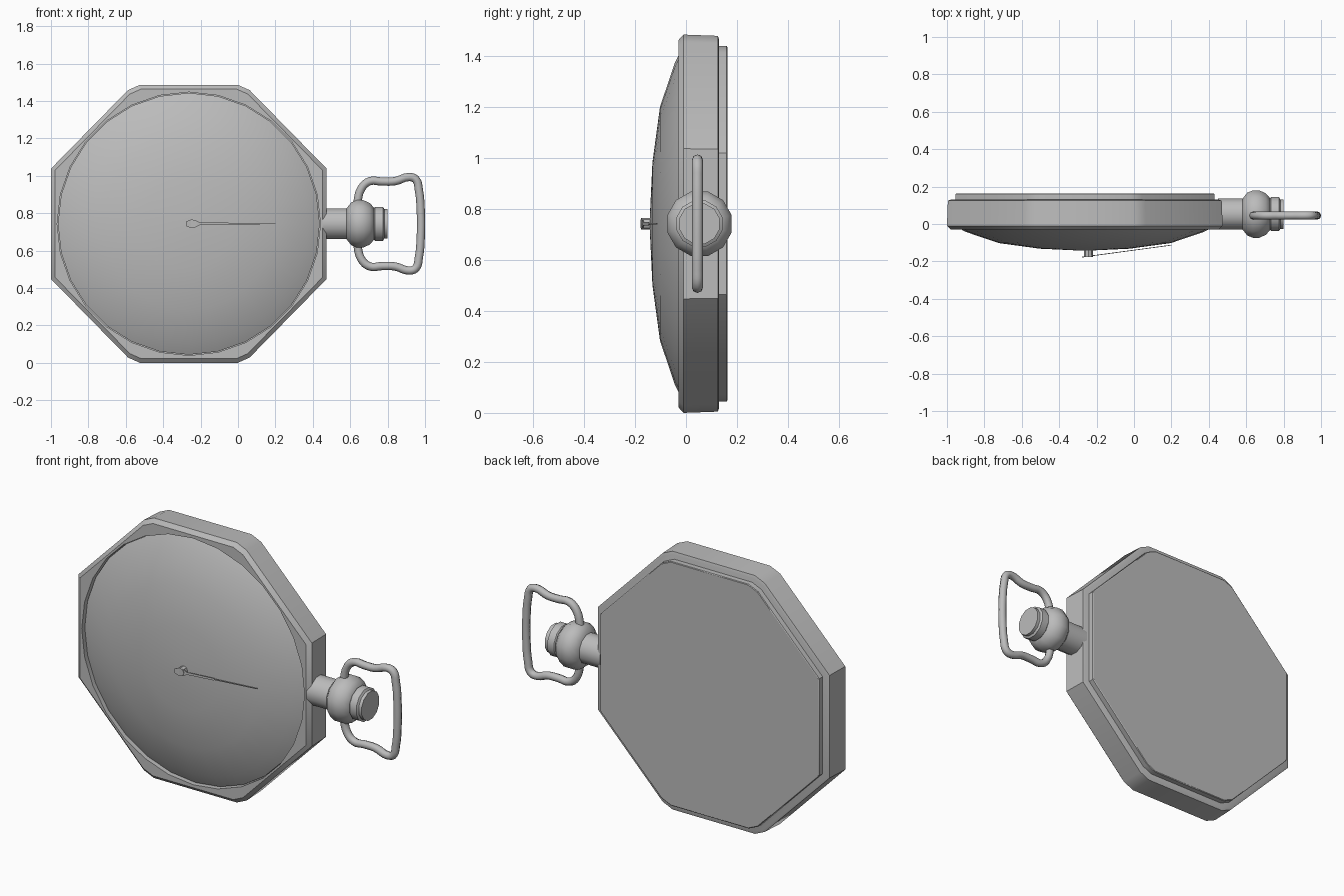
import bpy, bmesh, math
from mathutils import Vector, Matrix

cube = bpy.data.objects.get("Cube")
if cube:
    bpy.data.objects.remove(cube, do_unlink=True)

CX, CZ = -0.263, 0.743          # middle of the case
CROWN_Y = 0.053

metal = bpy.data.materials.new("grey_metal")
metal.use_nodes = True
GREY = (0.5, 0.5, 0.5, 1)
metal.diffuse_color = GREY
metal.node_tree.nodes["Principled BSDF"].inputs["Base Color"].default_value = GREY


def finish(name, bm, angle=35):
    """Turn a bmesh into a shaded object."""
    bmesh.ops.recalc_face_normals(bm, faces=bm.faces)
    mesh = bpy.data.meshes.new(name)
    bm.to_mesh(mesh)
    bm.free()
    mesh.materials.append(metal)
    ob = bpy.data.objects.new(name, mesh)
    bpy.context.collection.objects.link(ob)
    shade(ob, angle)
    return ob


def shade(ob, angle):
    bpy.ops.object.select_all(action="DESELECT")
    ob.select_set(True)
    bpy.context.view_layer.objects.active = ob
    bpy.ops.object.shade_smooth_by_angle(angle=math.radians(angle))


def loft(name, rings, angle=35):
    """Skin closed rings of points and cap both ends."""
    bm = bmesh.new()
    loops = [[bm.verts.new(p) for p in ring] for ring in rings]
    n = len(loops[0])
    for a, b in zip(loops, loops[1:]):
        for i in range(n):
            j = (i + 1) % n
            bm.faces.new((a[i], a[j], b[j], b[i]))
    bm.faces.new(loops[0])
    bm.faces.new(loops[-1])
    return finish(name, bm, angle)


def circle_y(r, y, sides):
    return [(CX + r * math.cos(2 * math.pi * i / sides), y,
             CZ + r * math.sin(2 * math.pi * i / sides)) for i in range(sides)]


def circle_x(r, x, sides):
    return [(x, CROWN_Y + r * math.cos(2 * math.pi * (i + .5) / sides),
             CZ + r * math.sin(2 * math.pi * (i + .5) / sides)) for i in range(sides)]


# Case outline: octagon with clipped top and bottom corners
quarter = [(0.737, 0.295), (0.325, 0.715), (0.262, 0.743)]
half = quarter + [(-x, z) for x, z in reversed(quarter)]
outline = half + [(-x, -z) for x, z in half]


def octagon(inset, y):
    s = 1 - inset / 0.74
    return [(CX + x * s, y, CZ + z * s) for x, z in outline]


case = loft("case", [octagon(0.022, -0.03), octagon(0, -0.01),
                     octagon(0.005, 0.125), octagon(0.02, 0.13)])
loft("back_cover", [octagon(0.045, 0.12), octagon(0.045, 0.16), octagon(0.049, 0.163)])

# Round opening in the front of the case
cutter = loft("opening_cutter", [circle_y(0.704, -0.1, 28), circle_y(0.704, 0.02, 28)])
cutter.hide_render = True
cut = case.modifiers.new("opening", "BOOLEAN")
cut.operation = "DIFFERENCE"
cut.solver = "EXACT"
cut.object = cutter
bpy.context.view_layer.objects.active = case
bpy.ops.object.modifier_apply(modifier=cut.name)
bpy.data.objects.remove(cutter, do_unlink=True)
shade(case, 35)

# Domed crystal
dome = [(0.70, 0.02), (0.70, -0.008), (0.637, -0.042), (0.46, -0.102),
        (0.24, -0.132), (0.05, -0.141)]
loft("crystal", [circle_y(r, y, 28) for r, y in dome], 40)

# Winding crown: stem, bulb and button
loft("crown_stem", [circle_x(0.085, x, 12) for x in (0.45, 0.61)])
bulb = [(0.085, 0.58), (0.118, 0.605), (0.131, 0.635), (0.131, 0.67),
        (0.115, 0.705), (0.085, 0.73)]
loft("crown_bulb", [circle_x(r, x, 12) for r, x in bulb], 50)
button = [(0.085, 0.725), (0.094, 0.733), (0.094, 0.775), (0.082, 0.782), (0.082, 0.80)]
loft("crown_button", [circle_x(r, x, 12) for r, x in button], 32)

# Hanging bow: a tube bent into a flared loop
upper = [(0.635, 0.10), (0.66, 0.19), (0.705, 0.228), (0.77, 0.226),
         (0.84, 0.228), (0.915, 0.25), (0.95, 0.238), (0.967, 0.18), (0.977, 0.07)]
path = upper + [(x, -z) for x, z in reversed(upper)]
curve = bpy.data.curves.new("bow", "CURVE")
curve.dimensions = "3D"
curve.bevel_depth = 0.022
curve.bevel_resolution = 2
curve.resolution_u = 4
curve.use_fill_caps = True
spline = curve.splines.new("BEZIER")
spline.bezier_points.add(len(path) - 1)
for p, (x, z) in zip(spline.bezier_points, path):
    p.co = (x, 0.045, CZ + z)
    p.handle_left_type = p.handle_right_type = "AUTO"
bow = bpy.data.objects.new("bow", curve)
bpy.context.collection.objects.link(bow)
bpy.ops.object.select_all(action="DESELECT")
bow.select_set(True)
bpy.context.view_layer.objects.active = bow
bpy.ops.object.convert(target="MESH")
bow = bpy.context.object
bow.data.materials.clear()
bow.data.materials.append(metal)
shade(bow, 50)

# Hand: hub pin and a tapering, slightly tilted pointer
HUB_X = -0.243
bm = bmesh.new()
bmesh.ops.create_cone(bm, cap_ends=True, segments=8, radius1=0.023, radius2=0.023, depth=0.045,
                      matrix=Matrix.Translation((HUB_X, -0.153, CZ))
                      @ Matrix.Rotation(math.pi / 2, 4, "X"))
finish("hand_hub", bm)

side = [(-0.277, 0.012), (-0.25, 0.023), (-0.222, 0.017), (-0.205, 0.007),
        (-0.05, 0.006), (-0.045, 0.003), (0.2, 0.002)]
shape = side + [(x, -z) for x, z in reversed(side)]
rings = [[(x, -0.179 + (x + 0.277) * 0.134 + t, CZ + z) for x, z in shape] for t in (0, 0.004)]
loft("hand_pointer", rings)
